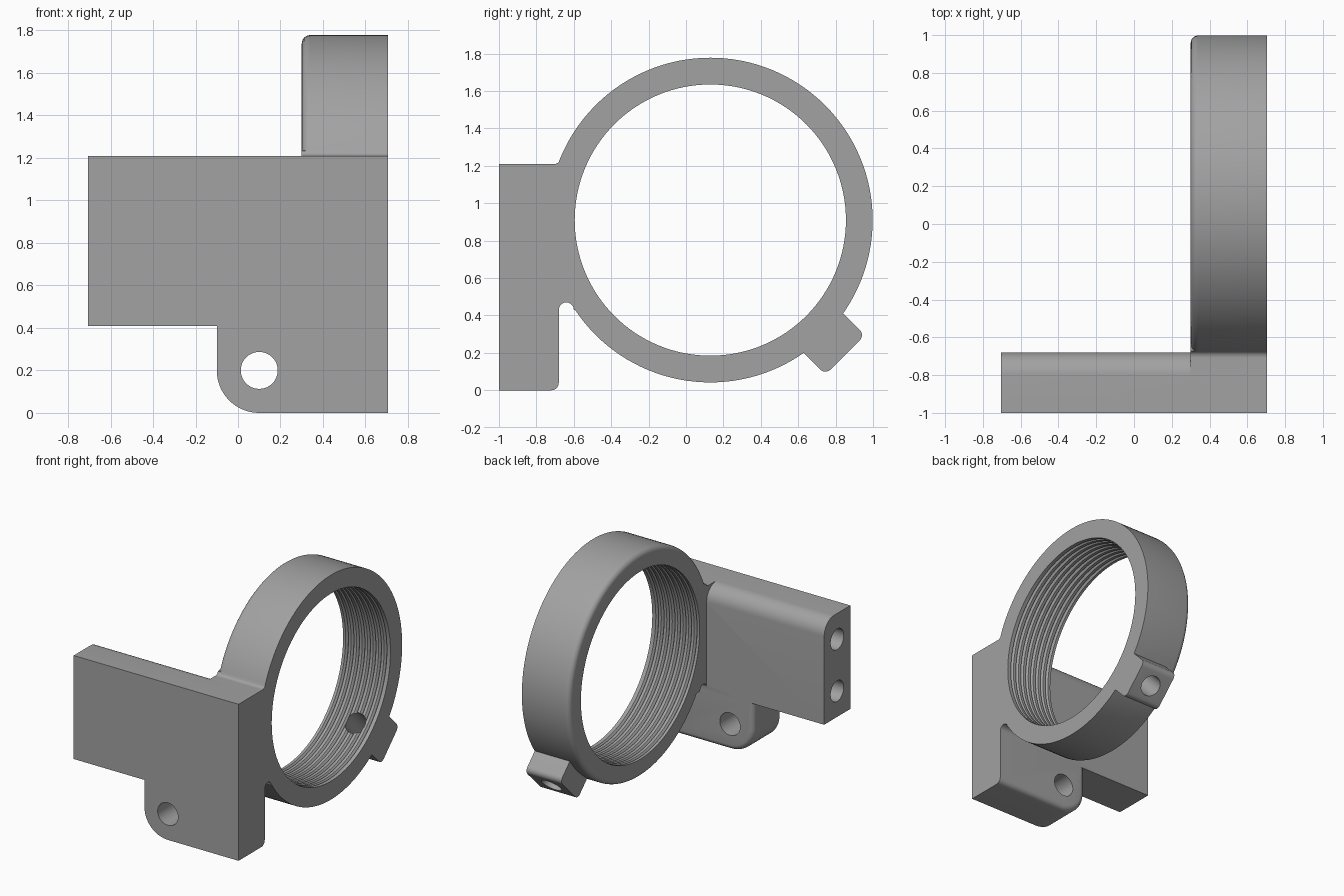
import bpy, bmesh, math
from mathutils import Vector, Matrix

if "Cube" in bpy.data.objects:
    bpy.data.objects.remove(bpy.data.objects["Cube"])

CY, CZ, R = 0.13, 0.91, 0.868      # ring centre and outer radius
X0, X1 = 0.30, 0.705               # ring width

grey = bpy.data.materials.new("plain grey")
grey.diffuse_color = (0.36, 0.36, 0.36, 1)
grey.use_nodes = True
grey.node_tree.nodes["Principled BSDF"].inputs["Base Color"].default_value = grey.diffuse_color


def finish(name, bm):
    bmesh.ops.remove_doubles(bm, verts=bm.verts, dist=1e-5)
    bmesh.ops.recalc_face_normals(bm, faces=bm.faces)
    me = bpy.data.meshes.new(name)
    bm.to_mesh(me)
    bm.free()
    me.materials.append(grey)
    ob = bpy.data.objects.new(name, me)
    bpy.context.collection.objects.link(ob)
    return ob


def arc(cx, cy, r, a0, a1, n=8):
    return [(cx + r * math.cos(math.radians(a0 + (a1 - a0) * i / n)),
             cy + r * math.sin(math.radians(a0 + (a1 - a0) * i / n))) for i in range(n + 1)]


def prism(bm, pts, direction):
    f = bm.faces.new([bm.verts.new(p) for p in pts])
    out = bmesh.ops.extrude_face_region(bm, geom=[f])
    bmesh.ops.translate(bm, vec=direction,
                        verts=[g for g in out["geom"] if isinstance(g, bmesh.types.BMVert)])


def prism_x(name, pts, x0, x1):
    bm = bmesh.new()
    prism(bm, [(x0, y, z) for y, z in pts], (x1 - x0, 0, 0))
    return finish(name, bm)


def rod(name, a, b, r, seg=48):
    a, b = Vector(a), Vector(b)
    bm = bmesh.new()
    rot = (b - a).to_track_quat('Z', 'Y').to_matrix().to_4x4()
    bmesh.ops.create_cone(bm, cap_ends=True, segments=seg, radius1=r, radius2=r,
                          depth=(b - a).length, matrix=Matrix.Translation((a + b) / 2) @ rot)
    return finish(name, bm)


def boolean(target, other, op):
    m = target.modifiers.new(op, 'BOOLEAN')
    m.operation, m.solver, m.object = op, 'EXACT', other
    bpy.context.view_layer.objects.active = target
    bpy.ops.object.modifier_apply(modifier=m.name)
    bpy.data.objects.remove(other)


# Ring: spun profile with thread grooves in the bore
profile = [(X1, R)] + arc(X0 + 0.04, R - 0.04, 0.04, 90, 180, 6) + [(X0, 0.725)]
for i in range(8):
    x = X0 + 0.022 + i * 0.047
    profile += [(x, 0.725), (x + 0.012, 0.741), (x + 0.024, 0.725)]
profile.append((X1, 0.725))
bm = bmesh.new()
N = 128
rings = []
for k in range(N):
    a = 2 * math.pi * k / N
    rings.append([bm.verts.new((x, CY + r * math.cos(a), CZ + r * math.sin(a))) for x, r in profile])
for k in range(N):
    p, q = rings[k], rings[(k + 1) % N]
    for j in range(len(p)):
        j2 = (j + 1) % len(p)
        bm.faces.new((p[j], p[j2], q[j2], q[j]))
ring = finish("threaded_ring", bm)

# Mounting arm: rounded on its upper back edge
arm = prism_x("mounting_bracket",
              [(-1, 0.41), (-0.68, 0.41)] + arc(-0.80, 1.09, 0.12, 0, 90) + [(-1, 1.21)],
              -0.705, X1)

# Lower tab: one big rounded corner, small round on the back rim
bm = bmesh.new()
outline = [(X1, 0.46), (-0.10, 0.46)] + arc(0.10, 0.20, 0.20, 180, 270, 16) + [(X1, 0)]
prism(bm, [(x, -1, z) for x, z in outline], (0, 0.32, 0))
rim = [e for e in bm.edges if all(v.co.y > -0.7 for v in e.verts)
       and not all(v.co.x > 0.7 for v in e.verts) and not all(v.co.z > 0.45 for v in e.verts)]
bmesh.ops.bevel(bm, geom=rim, offset=0.04, segments=5, profile=0.5, affect='EDGES')
tab = finish("lower_tab", bm)

# Web joining plate and ring, with small inside rounds
web = prism_x("ring_web",
              [(-1, 1.21), (-0.71, 1.21)] + arc(-0.705, 1.245, 0.035, -90, -20, 5)
              + [(-0.55, 1.25), (-0.55, 0.43), (-0.60, 0.43)]
              + arc(-0.64, 0.43, 0.04, 0, 180, 10) + [(-0.72, 0.43), (-1, 0.43)], X0, X1)
boolean(web, rod("bore_cut", (0, CY, CZ), (1, CY, CZ), 0.79, 128), 'DIFFERENCE')

# Clamp-screw boss pointing down and back at 45 degrees
d, t = Vector((0, 1, -1)).normalized(), Vector((0, 1, 1)).normalized()
c = Vector((0, CY, CZ))
uv = [(0.78, -0.15)] + arc(0.98, -0.11, 0.04, -90, 0, 5) + arc(0.98, 0.11, 0.04, 0, 90, 5) + [(0.78, 0.15)]
bm = bmesh.new()
prism(bm, [c + d * u + t * v + Vector((X1 - 0.30, 0, 0)) for u, v in uv], (0.30, 0, 0))
boss = finish("screw_boss", bm)

for part in (tab, web, ring, boss):
    boolean(arm, part, 'UNION')

# Holes: tab, two blind end holes, boss
boolean(arm, rod("tab_hole", (0.10, -1.2, 0.20), (0.10, -0.5, 0.20), 0.087), 'DIFFERENCE')
for z in (0.61, 1.01):
    boolean(arm, rod("end_hole", (-0.9, -0.84, z), (-0.15, -0.84, z), 0.08), 'DIFFERENCE')
h = c + Vector((X1 - 0.15, 0, 0))
boolean(arm, rod("boss_hole", h + d * 0.6, h + d * 1.15, 0.078), 'DIFFERENCE')

bpy.ops.object.select_all(action='DESELECT')
arm.select_set(True)
bpy.context.view_layer.objects.active = arm
bpy.ops.object.shade_smooth_by_angle(angle=math.radians(30))
